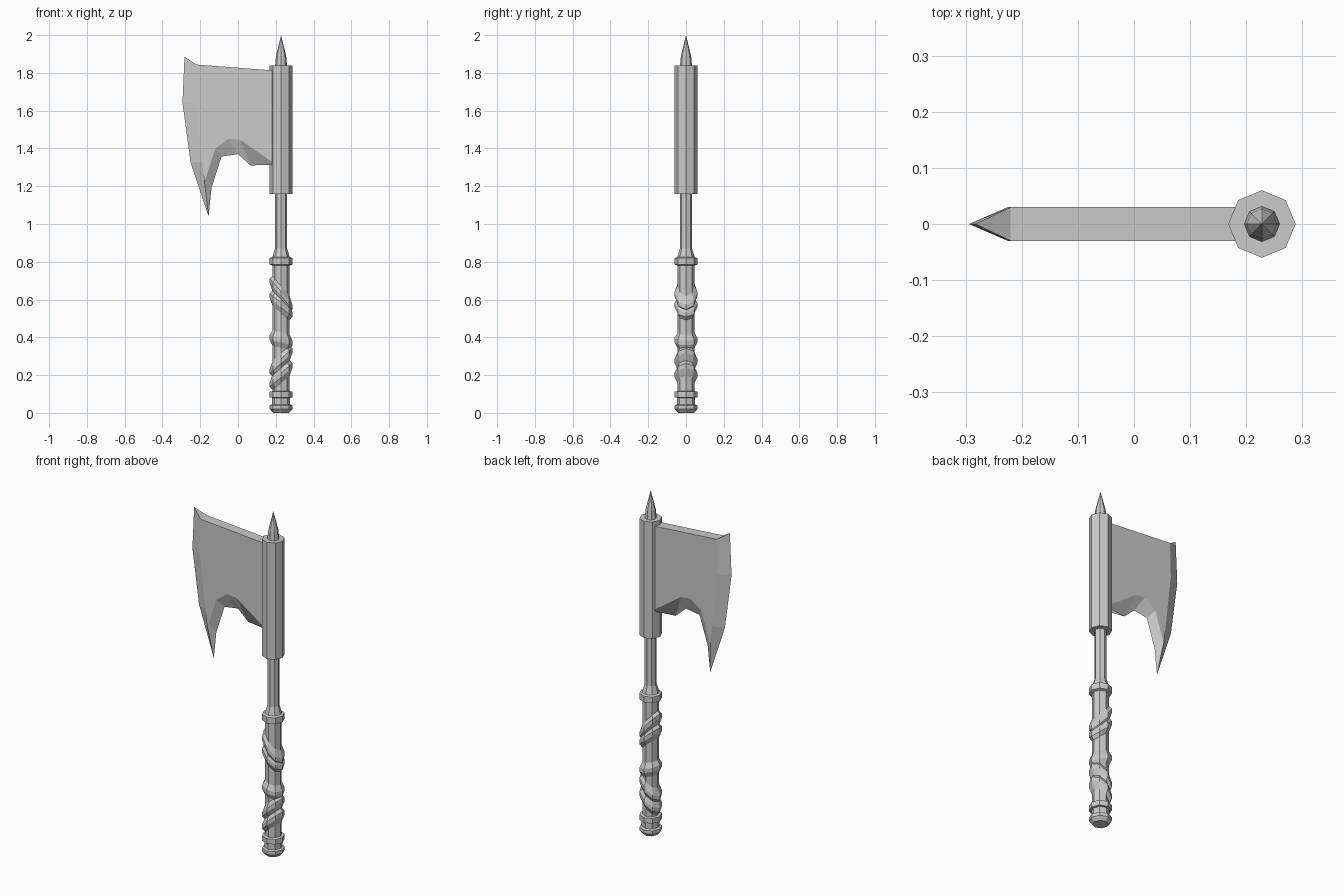
import bpy, bmesh
from math import cos, sin, tau

if "Cube" in bpy.data.objects:
    bpy.data.objects.remove(bpy.data.objects["Cube"])

AXIS = 0.228   # x of the shaft
SIDES = 8

steel = bpy.data.materials.new("grey_steel")
steel.use_nodes = True
GREY = (0.6, 0.6, 0.6, 1)
steel.diffuse_color = GREY
steel.node_tree.nodes["Principled BSDF"].inputs["Base Color"].default_value = GREY


def finish(name, bm):
    bmesh.ops.recalc_face_normals(bm, faces=bm.faces)
    mesh = bpy.data.meshes.new(name)
    bm.to_mesh(mesh)
    bm.free()
    mesh.materials.append(steel)
    obj = bpy.data.objects.new(name, mesh)
    bpy.context.collection.objects.link(obj)
    return obj


def lathe(name, profile, tilt=0.0):
    """Eight-sided turned part from (radius, z); tilt slants it along x."""
    bm = bmesh.new()
    rings = []
    for r, z in profile:
        ring = []
        for k in range(SIDES):
            dx, dy = r * cos(tau * k / SIDES), r * sin(tau * k / SIDES)
            ring.append(bm.verts.new((AXIS + dx, dy, z + tilt * dx)))
        rings.append(ring)
    for a, b in zip(rings, rings[1:]):
        for k in range(SIDES):
            n = (k + 1) % SIDES
            bm.faces.new((a[k], a[n], b[n], b[k]))
    bm.faces.new(rings[0])
    bm.faces.new(rings[-1])
    bmesh.ops.remove_doubles(bm, verts=bm.verts, dist=1e-5)
    return finish(name, bm)


# Handle: pommel, grip, upper collar and thin shaft
lathe("handle", [(0.042, 0), (0.06, 0.02), (0.06, 0.04), (0.048, 0.045),
                 (0.048, 0.08), (0.06, 0.082), (0.06, 0.112), (0.045, 0.115),
                 (0.045, 0.78), (0.06, 0.785), (0.06, 0.82), (0.046, 0.825),
                 (0.032, 0.87), (0.032, 1.17)])

# Slanted wraps around the grip, given by their heights on each side
for i, (left, right) in enumerate([(0.70, 0.56), (0.62, 0.52), (0.40, 0.37),
                                   (0.22, 0.33), (0.15, 0.25)]):
    mid = (left + right) / 2
    lathe(f"grip_wrap_{i + 1}",
          [(0.043, mid - 0.045), (0.06, mid - 0.012),
           (0.06, mid + 0.012), (0.043, mid + 0.045)],
          tilt=(right - left) / 0.12)

# Socket holding the blade, and the spike on top
lathe("socket", [(0.06, 1.16), (0.06, 1.84)])
lathe("top_spike", [(0.032, 1.835), (0.027, 1.89), (0, 2.0)])

# Blade: flat cheek outline paired point by point with a sharp rim at y = 0
HALF = 0.03
root_top = (0.2, 1.812)
cheek = [(-.22, 1.844), (-.225, 1.64), (-.19, 1.33), (-.178, 1.23),
         (-.168, 1.25), (-.12, 1.40), (-.05, 1.452), (.01, 1.447), (.2, 1.315)]
rim = [(-.283, 1.886), (-.294, 1.643), (-.251, 1.325), (-.156, 1.04),
       (-.14, 1.193), (-.087, 1.357), (0, 1.37), (.066, 1.31), (.2, 1.327)]

bm = bmesh.new()
edge = [bm.verts.new((x, 0, z)) for x, z in rim]
cheeks = []
for y in (-HALF, HALF):
    top = bm.verts.new((root_top[0], y, root_top[1]))
    side = [bm.verts.new((x, y, z)) for x, z in cheek]
    bm.faces.new([top] + side)
    for j in range(len(rim) - 1):
        bm.faces.new((side[j], side[j + 1], edge[j + 1], edge[j]))
    cheeks.append((top, side))
(top_a, side_a), (top_b, side_b) = cheeks
bm.faces.new((top_a, side_a[0], side_b[0], top_b))             # top edge
bm.faces.new((side_a[0], edge[0], side_b[0]))                  # horn
bm.faces.new((top_a, top_b, side_b[-1], edge[-1], side_a[-1]))  # root
finish("blade", bm)
